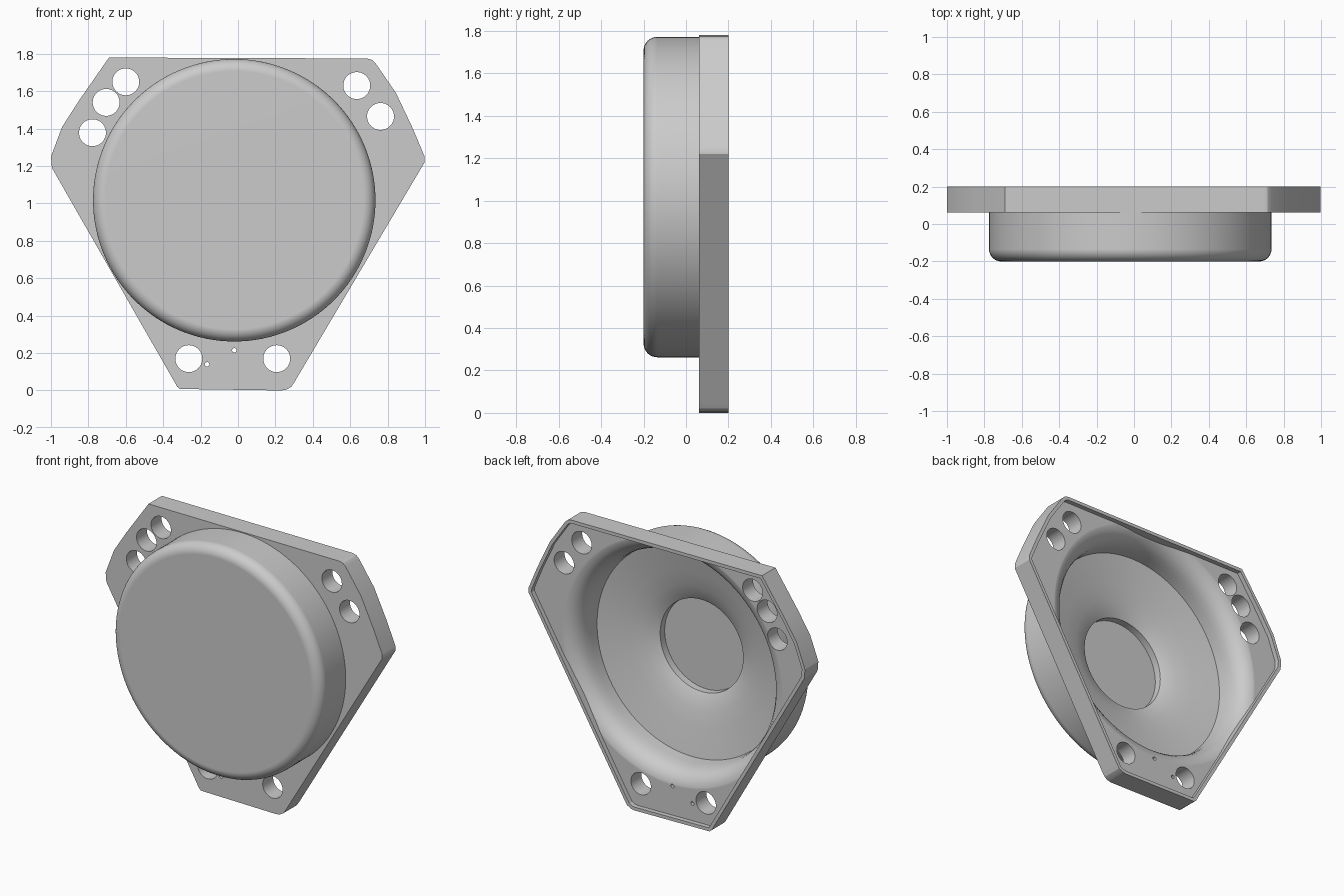
import bpy, bmesh, math

default = bpy.data.objects.get("Cube")
if default:
    bpy.data.objects.remove(default, do_unlink=True)

CENTRE_X, CENTRE_Z = -0.02, 1.017
FRONT, BACK = 0.062, 0.2
LIP = 0.022

grey = bpy.data.materials.new("cast grey")
grey.use_nodes = True
grey.diffuse_color = (0.6, 0.6, 0.6, 1)
grey.node_tree.nodes["Principled BSDF"].inputs["Base Color"].default_value = (0.6, 0.6, 0.6, 1)


def make_object(name, bm):
    bmesh.ops.recalc_face_normals(bm, faces=bm.faces)
    mesh = bpy.data.meshes.new(name)
    bm.to_mesh(mesh)
    bm.free()
    mesh.materials.append(grey)
    obj = bpy.data.objects.new(name, mesh)
    bpy.context.collection.objects.link(obj)
    return obj


def shrink(outline, distance):
    """Move every side of a clockwise (x, z) outline inward by a distance."""
    result = []
    for i, (x, z) in enumerate(outline):
        px, pz = outline[i - 1]
        nx, nz = outline[(i + 1) % len(outline)]
        a = math.atan2(z - pz, x - px) - math.pi / 2
        b = math.atan2(nz - z, nx - x) - math.pi / 2
        mx, mz = math.cos(a) + math.cos(b), math.sin(a) + math.sin(b)
        scale = 2 * distance / (mx * mx + mz * mz)
        result.append((x + mx * scale, z + mz * scale))
    return result


def prism(name, outline, y0, y1):
    """Extrude an (x, z) outline along y."""
    bm = bmesh.new()
    face = bm.faces.new([bm.verts.new((x, y0, z)) for x, z in outline])
    extruded = bmesh.ops.extrude_face_region(bm, geom=[face], use_keep_orig=True)
    for item in extruded["geom"]:
        if isinstance(item, bmesh.types.BMVert):
            item.co.y = y1
    return make_object(name, bm)


def revolve(name, profile, steps=128):
    """Spin a (radius, y) profile around the drum axis."""
    bm = bmesh.new()
    verts = [bm.verts.new((CENTRE_X + r, y, CENTRE_Z)) for r, y in profile]
    edges = [bm.edges.new(pair) for pair in zip(verts, verts[1:])]
    bmesh.ops.spin(bm, geom=verts + edges, cent=(CENTRE_X, 0, CENTRE_Z),
                   axis=(0, 1, 0), angle=math.tau, steps=steps)
    bmesh.ops.remove_doubles(bm, verts=bm.verts, dist=0.0001)
    return make_object(name, bm)


def circle(x, z, radius, sides):
    return [(x + radius * math.cos(math.tau * i / sides),
             z + radius * math.sin(math.tau * i / sides)) for i in range(sides)]


def combine(target, tool, operation):
    """Apply a boolean and discard the tool."""
    mod = target.modifiers.new("boolean", "BOOLEAN")
    mod.operation, mod.object, mod.solver = operation, tool, "EXACT"
    bpy.context.view_layer.objects.active = target
    bpy.ops.object.modifier_apply(modifier=mod.name)
    bpy.data.objects.remove(tool, do_unlink=True)


# Three-cornered flange with one rounded end on each long edge
outline = [(-0.69, 1.78), (0.69, 1.775), (0.715, 1.768), (0.735, 1.75),
           (0.845, 1.59), (0.935, 1.4), (0.998, 1.25), (0.998, 1.22),
           (0.305, 0.05), (0.285, 0.02), (0.26, 0.005), (0.23, 0),
           (-0.31, 0.008), (-0.325, 0.02), (-0.995, 1.19), (-1, 1.25),
           (-0.94, 1.41), (-0.85, 1.55)]
inner_outline = shrink(outline, LIP)
housing = prism("housing", outline, FRONT, BACK)

# Round drum with a filleted front edge
fillet = 0.065
drum_profile = [(0, -0.2)]
for i in range(9):
    a = math.pi / 2 * i / 8
    drum_profile.append((0.69 + fillet * math.sin(a), -0.135 - fillet * math.cos(a)))
drum_profile += [(0.755, FRONT + 0.004), (0, FRONT + 0.004)]
combine(housing, revolve("drum", drum_profile), "UNION")

# Shallow pocket leaving a thin lip around the back
combine(housing, prism("pocket", inner_outline, 0.17, 0.3), "DIFFERENCE")

# Flared cavity: centre well, dished floor, curved mouth kept inside the lip
cavity_profile = [(0, -0.18), (0.3, -0.18), (0.3, -0.133), (0.34, -0.112),
                  (0.4, -0.091), (0.5, -0.066), (0.685, -0.032),
                  (0.688, 0.03), (0.695, 0.075), (0.708, 0.11), (0.73, 0.14),
                  (0.758, 0.16), (0.785, 0.168), (0.815, 0.173), (0, 0.173)]
cavity = revolve("cavity", cavity_profile)
combine(cavity, prism("limit", inner_outline, -0.3, 0.3), "INTERSECT")
combine(housing, cavity, "DIFFERENCE")

# Mounting holes and pin holes
mounts = [(-0.6, 1.65), (-0.705, 1.54), (-0.778, 1.378), (0.635, 1.63),
          (0.762, 1.465), (-0.263, 0.17), (0.207, 0.17)]
pins = [(-0.02, 0.215), (-0.165, 0.14)]
for spots, radius, sides in ((mounts, 0.072, 40), (pins, 0.012, 12)):
    for x, z in spots:
        combine(housing, prism("hole", circle(x, z, radius, sides), -0.05, 0.4), "DIFFERENCE")

# Smooth curved surfaces, keep the machined edges crisp and flat faces even
bpy.ops.object.select_all(action="DESELECT")
housing.select_set(True)
bpy.context.view_layer.objects.active = housing
bpy.ops.object.shade_smooth_by_angle(angle=math.radians(25))
weighted = housing.modifiers.new("even shading", "WEIGHTED_NORMAL")
weighted.keep_sharp = True
